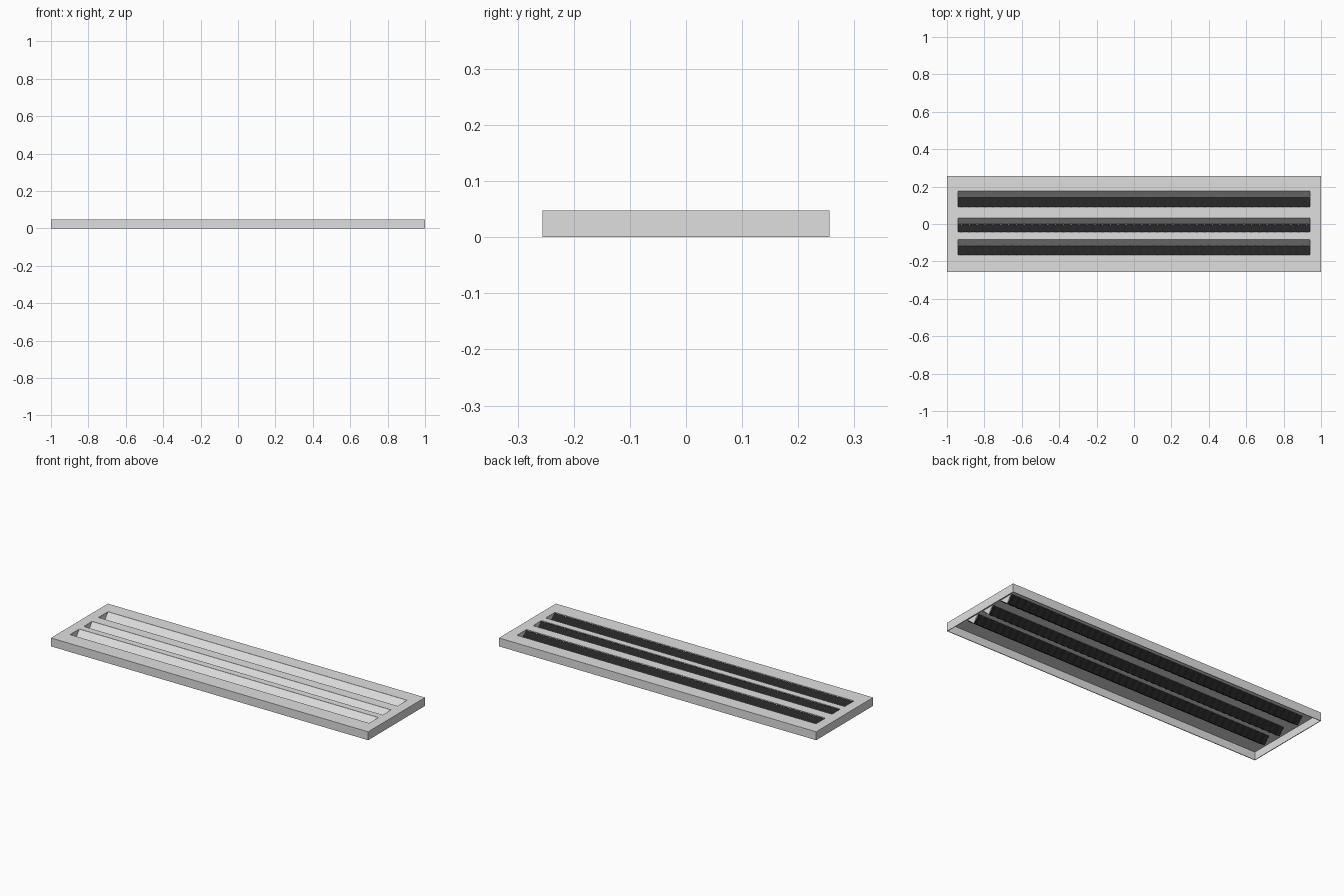
import bpy, bmesh
from mathutils import Vector

if "Cube" in bpy.data.objects:
    bpy.data.objects.remove(bpy.data.objects["Cube"])

TOP, HALF_X, HALF_Y, SLOT_X = 0.048, 1.0, 0.256, 0.943
V_BOTTOM = 0.006
# each slot: front edge, valley line, back edge (y)
SLOTS = [(-0.166, -0.116, -0.082), (-0.044, 0.0, 0.032), (0.09, 0.142, 0.176)]


def material(name, rgb):
    m = bpy.data.materials.new(name)
    m.diffuse_color = (*rgb, 1)
    m.use_nodes = True
    m.node_tree.nodes["Principled BSDF"].inputs["Base Color"].default_value = m.diffuse_color
    return m


GREY = material("light_grey", (0.74, 0.74, 0.74))
BLACK = material("near_black", (0.018, 0.018, 0.018))


def finish(bm, name, mat, thickness=0.0, offset=-1):
    mesh = bpy.data.meshes.new(name)
    bm.to_mesh(mesh)
    bm.free()
    mesh.materials.append(mat)
    ob = bpy.data.objects.new(name, mesh)
    bpy.context.collection.objects.link(ob)
    if thickness:
        mod = ob.modifiers.new("thickness", "SOLIDIFY")
        mod.thickness, mod.offset = thickness, offset
    return ob


# Frame: slotted top plate with a skirt, open underneath
bm = bmesh.new()
xs = [-HALF_X, -SLOT_X, SLOT_X, HALF_X]
ys = [-HALF_Y] + [v for a, _, b in SLOTS for v in (a, b)] + [HALF_Y]
grid = [[bm.verts.new((x, y, TOP)) for y in ys] for x in xs]
for i in range(3):
    for j in range(len(ys) - 1):
        if i == 1 and j % 2 == 1:
            continue  # slot opening
        bm.faces.new((grid[i][j], grid[i + 1][j], grid[i + 1][j + 1], grid[i][j + 1]))
rim = [e for e in bm.edges if e.is_boundary and
       (all(abs(abs(v.co.x) - HALF_X) < 1e-5 for v in e.verts) or
        all(abs(abs(v.co.y) - HALF_Y) < 1e-5 for v in e.verts))]
ext = bmesh.ops.extrude_edge_only(bm, edges=rim)
for g in ext["geom"]:
    if isinstance(g, bmesh.types.BMVert):
        g.co.z = 0
bmesh.ops.recalc_face_normals(bm, faces=bm.faces)
if max(bm.faces, key=lambda f: f.calc_center_median().z).normal.z < 0:
    bmesh.ops.reverse_faces(bm, faces=bm.faces)
finish(bm, "frame", GREY, 0.004)


def sheet(name, a, b, mat, pleats=0, depth=0.0, thickness=0.001):
    """Long sheet between two (y, z) lines, optionally pleated along x."""
    bm = bmesh.new()
    a, b = Vector((0, *a)), Vector((0, *b))
    normal = (b - a).cross(Vector((1, 0, 0))).normalized()
    n = max(1, pleats * 2)
    rows = []
    for i in range(n + 1):
        x = Vector((-SLOT_X + 2 * SLOT_X * i / n, 0, 0))
        shift = normal * (depth if i % 2 else 0)
        rows.append([bm.verts.new(p + x + shift) for p in (a, b)])
    for r, s in zip(rows, rows[1:]):
        bm.faces.new((r[0], s[0], s[1], r[1]))
    finish(bm, name, mat, thickness, 0)


for k, (y0, ym, y1) in enumerate(SLOTS, 1):
    # smooth light blade at the back of the slot
    sheet(f"blade_{k}", (y1, TOP - 0.001), (ym, V_BOTTOM), GREY)
    # pleated dark sheets: front wall of the slot and backing of the blade
    sheet(f"front_pleats_{k}", (y0, TOP - 0.004), (ym, V_BOTTOM), BLACK, 45, 0.003)
    sheet(f"backing_pleats_{k}", (ym + 0.003, V_BOTTOM - 0.003),
          (y1 + 0.003, TOP - 0.007), BLACK, 45, -0.002)
    # triangular end caps
    for side, x in (("left", -SLOT_X), ("right", SLOT_X)):
        bm = bmesh.new()
        bm.faces.new([bm.verts.new((x, y, z)) for y, z in
                      ((y0, TOP - 0.001), (ym, V_BOTTOM - 0.003), (y1, TOP - 0.001))])
        finish(bm, f"end_cap_{side}_{k}", GREY, 0.002, 0)
